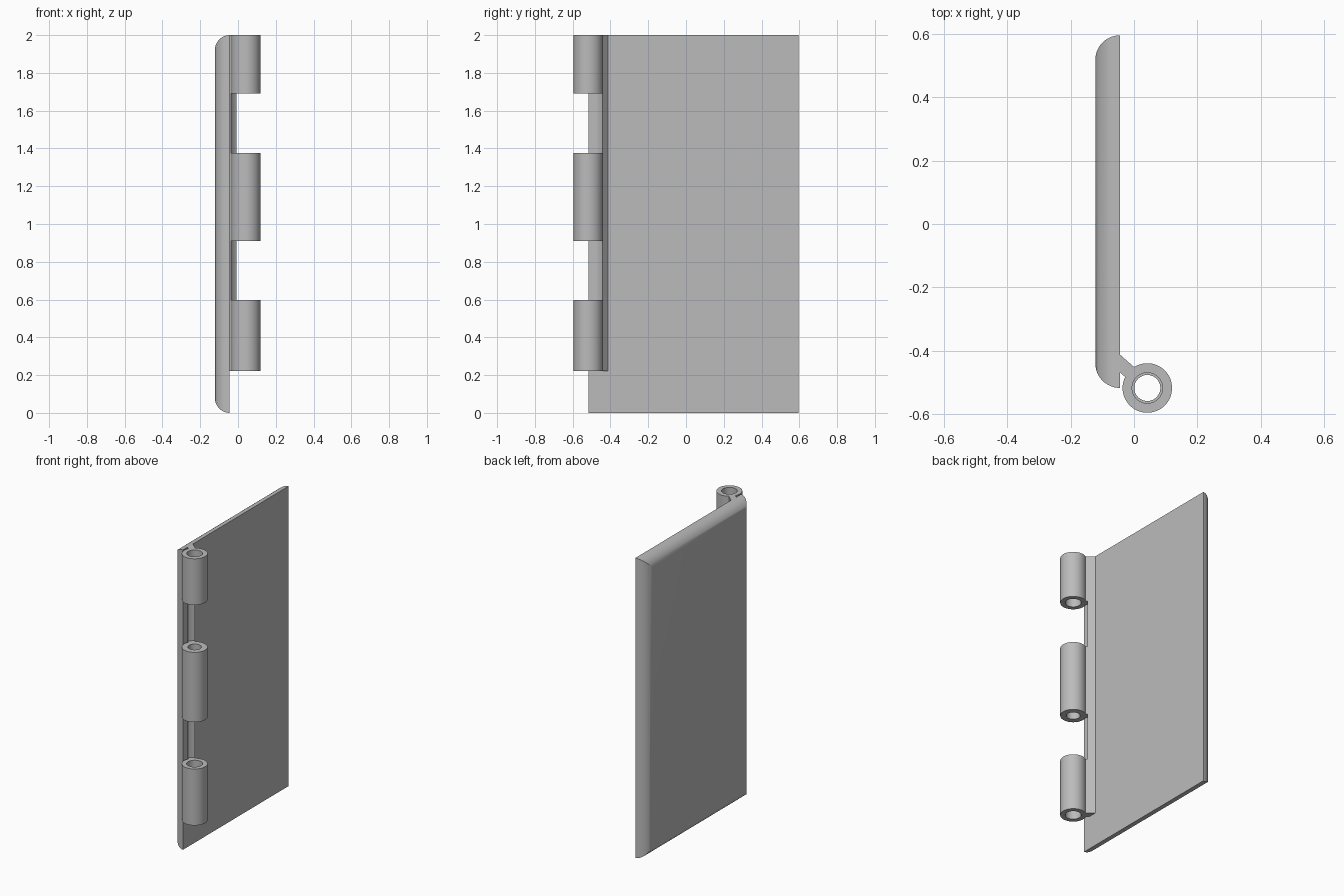
import bpy, bmesh, math
from mathutils import Vector

cube = bpy.data.objects.get("Cube")
if cube:
    bpy.data.objects.remove(cube, do_unlink=True)

steel = bpy.data.materials.new("plain_grey")
steel.use_nodes = True
GREY = (0.5, 0.5, 0.5, 1)
steel.diffuse_color = GREY
steel.node_tree.nodes["Principled BSDF"].inputs["Base Color"].default_value = GREY

CENTRE = Vector((0.042, -0.517))   # hinge axis
BARREL_R = 0.078
FACE_X = -0.044                    # flat face of the leaf
ROUND = 0.078                      # edge rounding of the leaf


def finish(bm, name):
    bmesh.ops.recalc_face_normals(bm, faces=bm.faces)
    mesh = bpy.data.meshes.new(name)
    bm.to_mesh(mesh)
    bm.free()
    obj = bpy.data.objects.new(name, mesh)
    bpy.context.collection.objects.link(obj)
    mesh.materials.append(steel)
    bpy.ops.object.select_all(action='DESELECT')
    obj.select_set(True)
    bpy.context.view_layer.objects.active = obj
    bpy.ops.object.shade_smooth_by_angle(angle=math.radians(30))
    return obj


def bridge(bm, a, b):
    for i in range(len(a)):
        j = (i + 1) % len(a)
        bm.faces.new((a[i], a[j], b[j], b[i]))


def leaf():
    # stacked rectangles: flat face, quarter-round edges with mitred corners
    bm = bmesh.new()
    rings = []
    steps = 14
    for k in range(steps + 1):
        t = k / steps * math.pi / 2
        x = FACE_X - ROUND * math.sin(t)
        inset = ROUND * (1 - math.cos(t))
        y0, y1, z0, z1 = -0.517 + inset, 0.595 - inset, inset, 2 - inset
        rings.append([bm.verts.new((x, y, z))
                      for y, z in ((y0, z0), (y1, z0), (y1, z1), (y0, z1))])
    for a, b in zip(rings, rings[1:]):
        bridge(bm, a, b)
    bm.faces.new(rings[0])
    bm.faces.new(rings[-1])
    finish(bm, "hinge_leaf")


def barrel(name, z0, z1, bore, n=64):
    bm = bmesh.new()
    rings = []
    for r, z in ((BARREL_R, z0), (BARREL_R, z1), (bore, z1), (bore, z0)):
        rings.append([bm.verts.new((CENTRE.x + r * math.cos(2 * math.pi * i / n),
                                    CENTRE.y + r * math.sin(2 * math.pi * i / n), z))
                      for i in range(n)])
    for k in range(4):
        bridge(bm, rings[k], rings[(k + 1) % 4])
    finish(bm, name)


def web(name, z0, z1, radius):
    # slanted neck from the leaf, ending on an arc about the hinge axis
    slope = Vector((0.75, -0.66)).normalized()
    roots = [Vector((FACE_X, -0.412)), Vector((FACE_X, -0.468))]
    angles = []
    for root in roots:
        d = root - CENTRE
        b = d.dot(slope)
        t = -b - math.sqrt(b * b - d.length_squared + radius ** 2)
        hit = d + slope * t
        angles.append(math.atan2(hit.y, hit.x))
    outline = [roots[1], roots[0]]
    for k in range(9):
        a = angles[0] + (angles[1] - angles[0]) * k / 8
        outline.append(CENTRE + radius * Vector((math.cos(a), math.sin(a))))
    bm = bmesh.new()
    low, high = [[bm.verts.new((p.x, p.y, z)) for p in outline] for z in (z0, z1)]
    bridge(bm, low, high)
    bm.faces.new(low)
    bm.faces.new(high)
    finish(bm, name)


leaf()

# barrels with their necks
for label, z0, z1, bore in (("lower", 0.222, 0.598, 0.048),
                            ("middle", 0.91, 1.376, 0.041),
                            ("upper", 1.692, 2.0, 0.048)):
    barrel(label + "_barrel", z0, z1, bore)
    web(label + "_neck", z0, z1, BARREL_R - 0.004)

# shortened neck in the clearance gaps
for label, z0, z1 in (("lower", 0.598, 0.91), ("upper", 1.376, 1.692)):
    web(label + "_gap_neck", z0, z1, 0.09)
